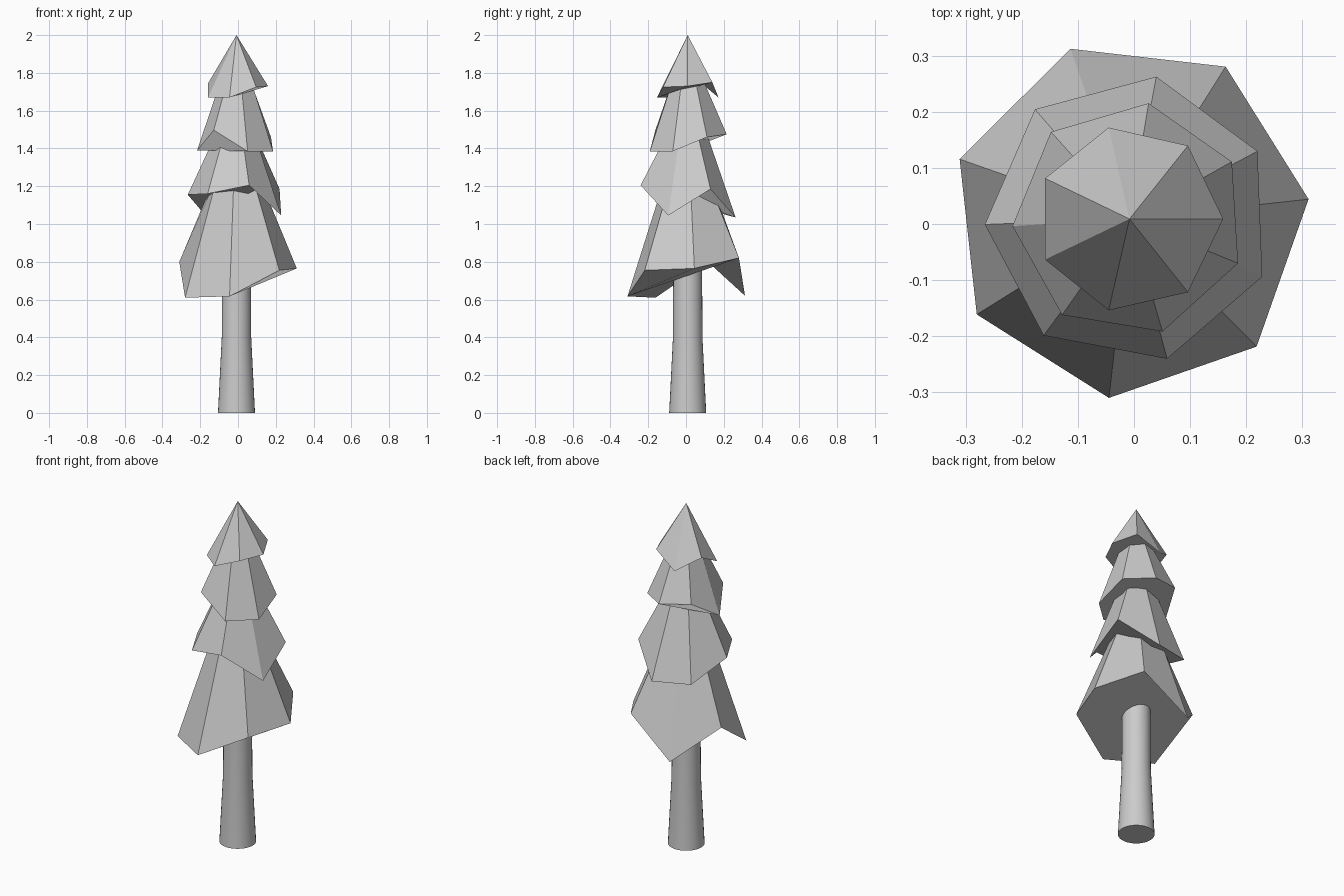
import bpy, bmesh
from math import cos, sin, pi, radians

if "Cube" in bpy.data.objects:
    bpy.data.objects.remove(bpy.data.objects["Cube"])

CX, CY = -0.008, 0.009  # trunk axis, offset so the bounds are centred


def finish(bm, name):
    bmesh.ops.recalc_face_normals(bm, faces=bm.faces)
    mesh = bpy.data.meshes.new(name)
    bm.to_mesh(mesh)
    bm.free()
    obj = bpy.data.objects.new(name, mesh)
    bpy.context.collection.objects.link(obj)
    return obj


def ring(bm, radius, heights, start=0.0):
    n = len(heights)
    return [bm.verts.new((CX + radius * cos(start + 2 * pi * i / n),
                          CY + radius * sin(start + 2 * pi * i / n), z))
            for i, z in enumerate(heights)]


def bridge(bm, a, b):
    n = len(a)
    return [bm.faces.new((a[i], a[(i + 1) % n], b[(i + 1) % n], b[i])) for i in range(n)]


def tier(name, radius, angle, rim, top_z, top_radius):
    """Seven-sided branch skirt with an uneven rim and closed underside."""
    bm = bmesh.new()
    low = ring(bm, radius, rim, radians(angle))
    bm.faces.new(low[::-1])
    if top_radius:
        high = ring(bm, top_radius, [top_z] * 7, radians(angle))
        bridge(bm, low, high)
        bm.faces.new(high)
    else:
        tip = bm.verts.new((CX, CY, top_z))
        for i in range(7):
            bm.faces.new((low[i], low[(i + 1) % 7], tip))
    return finish(bm, name)


# Trunk: round, flared towards the base
bm = bmesh.new()
rings = [ring(bm, r, [z] * 32) for r, z in ((0.098, 0), (0.078, 0.4), (0.076, 0.85))]
for a, b in zip(rings, rings[1:]):
    for f in bridge(bm, a, b):
        f.smooth = True
bm.faces.new(rings[0][::-1])
bm.faces.new(rings[-1])
finish(bm, "trunk")

# Four branch tiers, bottom to top
tier("branches_bottom", 0.321, 6.3,
     (0.765, 0.82, 0.62, 0.80, 0.61, 0.617, 0.755), 1.25, 0.12)
tier("branches_lower_middle", 0.258, 27.9,
     (1.185, 1.035, 1.05, 1.155, 1.16, 1.205, 1.045), 1.53, 0.085)
tier("branches_upper_middle", 0.209, 29.2,
     (1.46, 1.475, 1.50, 1.39, 1.497, 1.385, 1.385), 1.77, 0.08)
tier("branches_top", 0.167, 0,
     (1.73, 1.75, 1.67, 1.745, 1.67, 1.67, 1.725), 2.0, 0)
